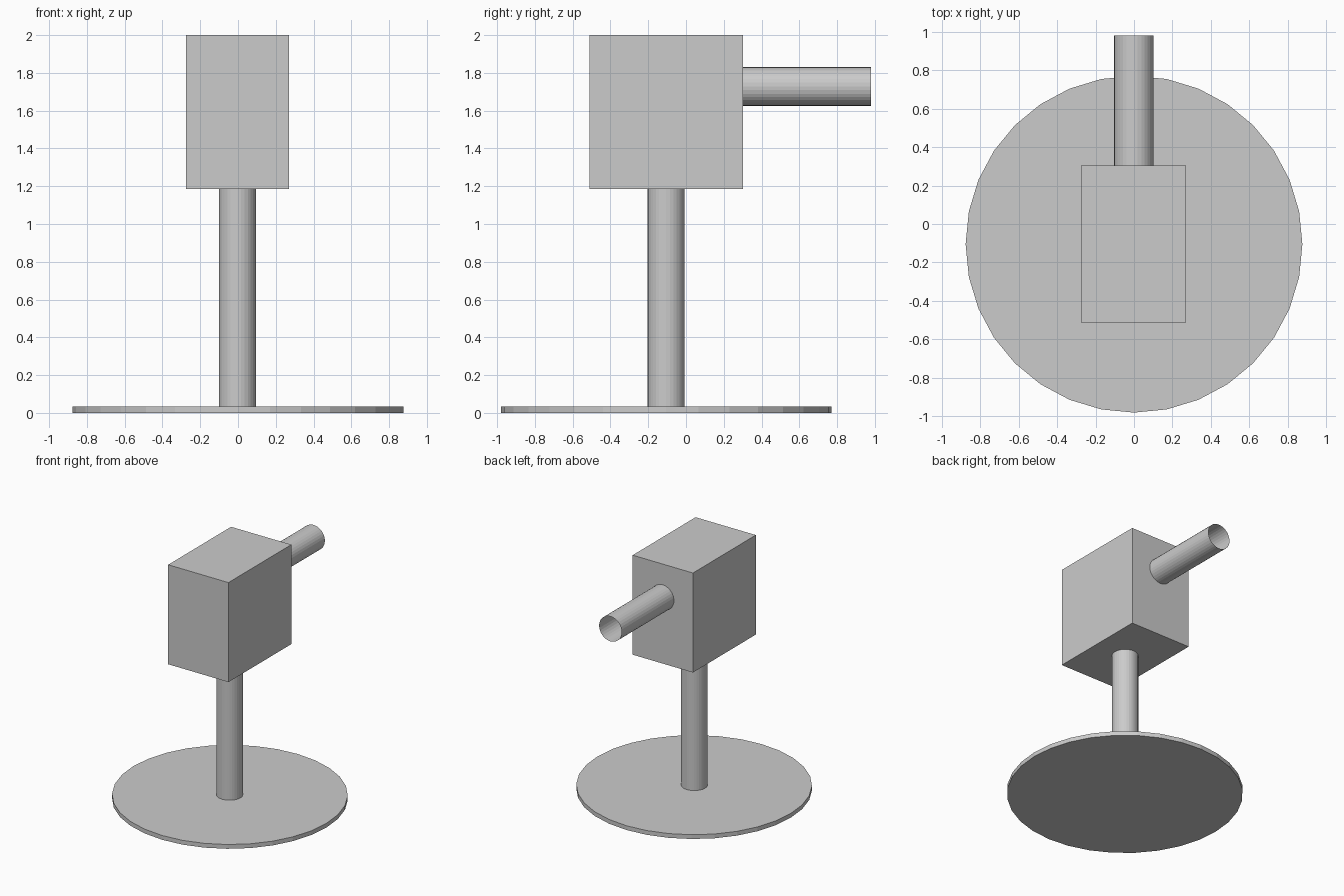
import bpy
from math import pi

if "Cube" in bpy.data.objects:
    bpy.data.objects.remove(bpy.data.objects["Cube"])


def cylinder(name, radius, depth, location, rotation=(0, 0, 0), caps='NGON'):
    bpy.ops.mesh.primitive_cylinder_add(vertices=32, radius=radius, depth=depth,
                                        end_fill_type=caps, location=location,
                                        rotation=rotation)
    bpy.context.object.name = name
    return bpy.context.object


AXIS_Y = -0.105
BASE_TOP, BOX_BOTTOM = 0.035, 1.185
BOX_BACK, BARREL_END = 0.303, 0.98

# Round floor plate
cylinder("base_plate", 0.875, BASE_TOP, (0, AXIS_Y, BASE_TOP / 2))

# Upright post between plate and housing
cylinder("post", 0.098, BOX_BOTTOM - BASE_TOP,
         (-0.002, AXIS_Y, (BASE_TOP + BOX_BOTTOM) / 2))

# Box housing
bpy.ops.mesh.primitive_cube_add(size=1, location=(-0.002, -0.104, (BOX_BOTTOM + 2) / 2))
housing = bpy.context.object
housing.name = "housing"
housing.scale = (0.546, 0.814, 2 - BOX_BOTTOM)

# Open thin-walled tube on the back of the housing
cylinder("barrel", 0.102, BARREL_END - BOX_BACK,
         (-0.001, (BOX_BACK + BARREL_END) / 2, 1.728), (pi / 2, 0, 0), 'NOTHING')
